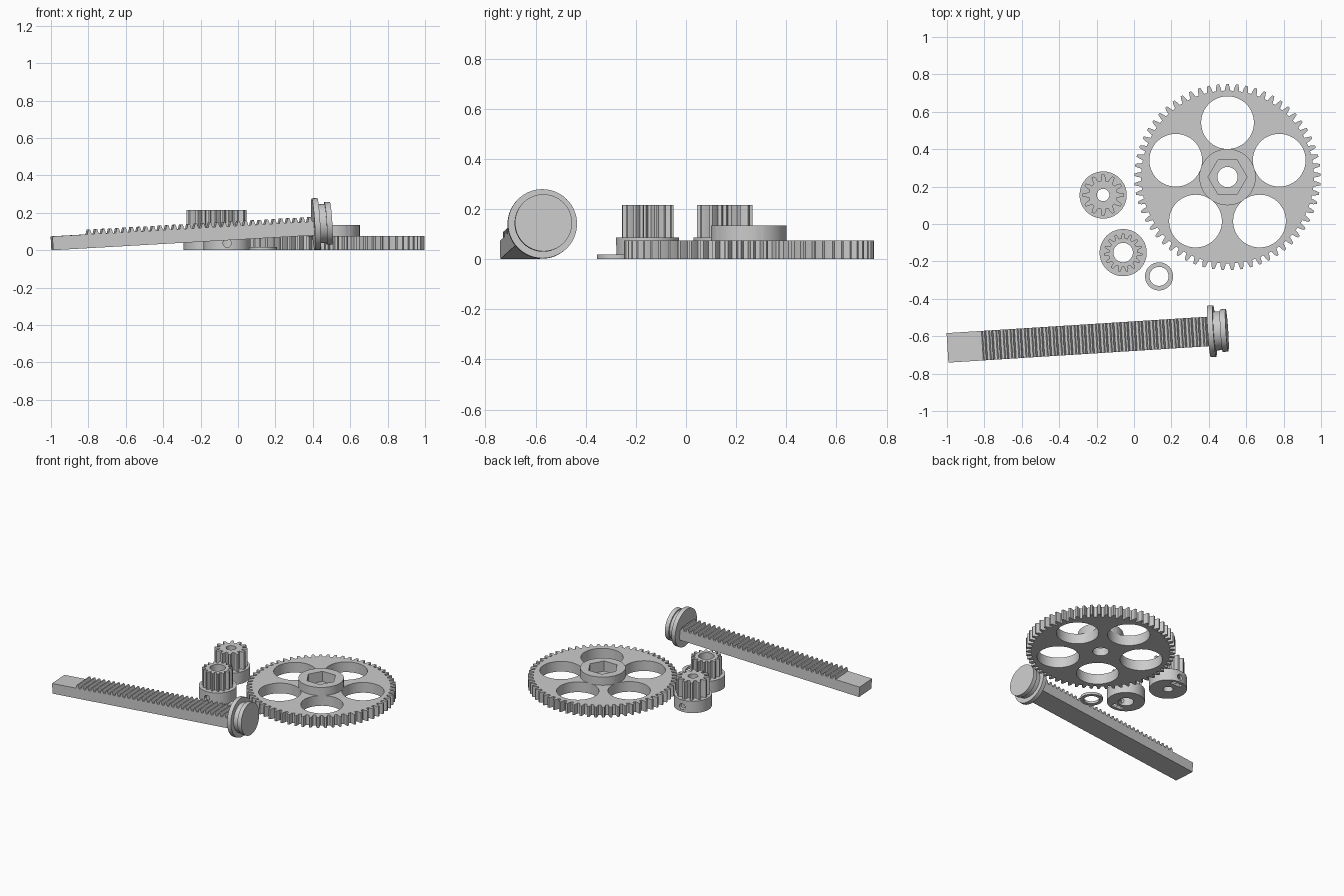
import bpy, bmesh, math
from mathutils import Vector, Matrix

if "Cube" in bpy.data.objects:
    bpy.data.objects.remove(bpy.data.objects["Cube"])

grey = bpy.data.materials.new("plain grey")
grey.diffuse_color = (0.6, 0.6, 0.6, 1)
grey.use_nodes = True
grey.node_tree.nodes["Principled BSDF"].inputs["Base Color"].default_value = grey.diffuse_color


def finish(bm, name):
    bmesh.ops.recalc_face_normals(bm, faces=bm.faces)
    mesh = bpy.data.meshes.new(name)
    bm.to_mesh(mesh)
    bm.free()
    ob = bpy.data.objects.new(name, mesh)
    bpy.context.collection.objects.link(ob)
    mesh.materials.append(grey)
    return ob


def prism(name, pts, z0, z1):
    """Extrude a flat outline from z0 to z1."""
    bm = bmesh.new()
    face = bm.faces.new([bm.verts.new((x, y, z0)) for x, y in pts])
    out = bmesh.ops.extrude_face_region(bm, geom=[face])
    verts = [g for g in out["geom"] if isinstance(g, bmesh.types.BMVert)]
    bmesh.ops.translate(bm, vec=(0, 0, z1 - z0), verts=verts)
    return finish(bm, name)


def ngon(r, n=64, cx=0, cy=0):
    return [(cx + r * math.cos(math.tau * i / n), cy + r * math.sin(math.tau * i / n))
            for i in range(n)]


def gear_outline(n, tip, root, phase=0):
    """Toothed outline; half widths are fractions of the tooth pitch."""
    mid = (tip + root) / 2
    shape = [(-.31, root), (-.24, mid), (-.12, tip), (.12, tip), (.24, mid), (.31, root)]
    return [(r * math.cos(math.tau * (i + f) / n + phase),
             r * math.sin(math.tau * (i + f) / n + phase))
            for i in range(n) for f, r in shape]


def combine(ob, other, operation="DIFFERENCE"):
    mod = ob.modifiers.new("cut", "BOOLEAN")
    mod.operation, mod.solver, mod.object = operation, "EXACT", other
    bpy.context.view_layer.objects.active = ob
    bpy.ops.object.modifier_apply(modifier=mod.name)
    bpy.data.objects.remove(other)


def smooth(ob):
    bpy.ops.object.select_all(action="DESELECT")
    ob.select_set(True)
    bpy.context.view_layer.objects.active = ob
    bpy.ops.object.shade_smooth_by_angle(angle=math.radians(25))


# Large gear: toothed web, raised hub, hex pocket, bore and five round windows
large = prism("large_gear", gear_outline(61, 0.498, 0.462, math.pi / 2), 0, 0.075)
combine(large, prism("hub", ngon(0.151), 0.03, 0.135), "UNION")
combine(large, prism("bore", ngon(0.054, 48), -0.1, 0.3))
combine(large, prism("hex_pocket", ngon(0.104, 6), 0.06, 0.3))
for i in range(5):
    a = math.pi / 2 + i * math.tau / 5
    combine(large, prism("window", ngon(0.141, 64, 0.291 * math.cos(a), 0.291 * math.sin(a)),
                         -0.1, 0.3))
large.location = (0.5, 0.251, 0)
smooth(large)


# Pinions: collar with set screw hole and nut slot, toothed upper part
def pinion(name, x, y, n, tip, root, bore, side):
    ob = prism(name, ngon(0.126), 0, 0.087)
    combine(ob, prism("teeth", gear_outline(n, tip, root, math.pi / 2), 0.04, 0.215), "UNION")
    combine(ob, prism("bore", ngon(bore, 48), -0.1, 0.4))
    screw = prism("screw_hole", ngon(0.022, 24), 0, 0.2)
    screw.data.transform(Matrix.Translation((0, 0, 0.037))
                         @ Matrix.Rotation(-side * math.pi / 2, 4, "X"))
    combine(ob, screw)
    c = side * 0.087
    combine(ob, prism("nut_slot", [(-.042, c - .016), (.042, c - .016),
                                   (.042, c + .016), (-.042, c + .016)], -0.1, 0.065))
    ob.location = (x, y, 0)
    smooth(ob)


pinion("motor_pinion", -0.165, 0.155, 12, 0.111, 0.077, 0.033, 1)
pinion("rack_pinion", -0.058, -0.153, 15, 0.103, 0.077, 0.052, -1)

# Spacer ring
ring = prism("spacer_ring", ngon(0.075), 0, 0.018)
combine(ring, prism("ring_hole", ngon(0.051, 48), -0.1, 0.1))
ring.location = (0.134, -0.28, 0)
smooth(ring)

# Toothed rack: side profile extruded across its width, lying tilted on its head
tilt = Matrix.Translation((-0.993, -0.662, 0)) @ Matrix.Rotation(math.radians(3.6), 4, "Z") \
    @ Matrix.Rotation(math.radians(-3.25), 4, "Y")
top, tooth, start, count = 0.074, 0.025, 0.18, 32
pitch = 1.222 / count
profile = [(0, 0), (1.41, 0), (1.41, top)]
for i in reversed(range(count)):
    s = start + i * pitch
    profile += [(s + f * pitch, top + h) for f, h in
                ((.82, 0), (.62, tooth), (.38, tooth), (.18, 0))]
profile.append((0, top))
rack = prism("rack_bar", profile, -0.079, 0.079)
rack.data.transform(Matrix.Rotation(math.pi / 2, 4, "X"))
rack.matrix_world = tilt

# Grooved round head turned around the rack's long axis
bm = bmesh.new()
lathe = [(1.403, 0), (1.403, .138), (1.433, .138), (1.433, .104),
         (1.469, .104), (1.469, .114), (1.499, .114), (1.499, 0)]
verts = [bm.verts.new((s, 0, r)) for s, r in lathe]
edges = [bm.edges.new(p) for p in zip(verts, verts[1:])]
bmesh.ops.spin(bm, geom=verts + edges, cent=(0, 0, 0), axis=(1, 0, 0),
               angle=math.tau, steps=64)
bmesh.ops.remove_doubles(bm, verts=bm.verts, dist=1e-5)
head = finish(bm, "plunger_head")
head.matrix_world = tilt @ Matrix.Translation((0, 0, 0.06))
smooth(head)
